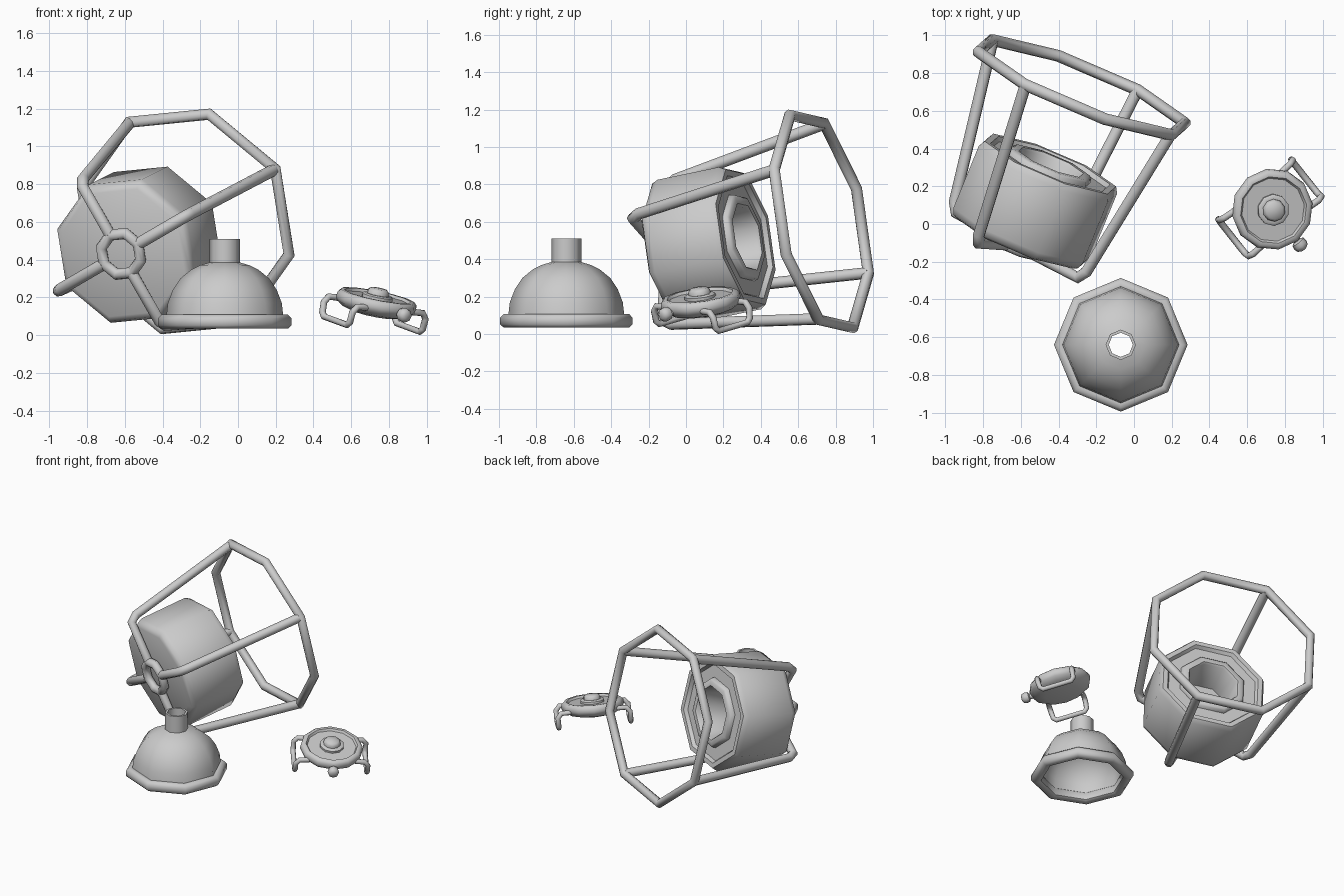
import bpy, bmesh
from math import tau, radians, cos, sin
from mathutils import Matrix, Vector

cube = bpy.data.objects.get("Cube")
if cube:
    bpy.data.objects.remove(cube, do_unlink=True)


def frame(origin, axis, side):
    """Matrix whose z runs along axis and whose x runs near side."""
    z = Vector(axis).normalized()
    x = Vector(side)
    x = (x - z * x.dot(z)).normalized()
    m = Matrix((x, z.cross(x), z)).transposed().to_4x4()
    m.translation = origin
    return m


def smooth(obj, angle=50):
    bpy.ops.object.select_all(action='DESELECT')
    obj.select_set(True)
    bpy.context.view_layer.objects.active = obj
    bpy.ops.object.shade_smooth_by_angle(angle=radians(angle))


def lathe(name, profile, sides, matrix, closed=False):
    """Revolve (radius, height) points around the local z axis."""
    bm = bmesh.new()
    verts = [bm.verts.new((r, 0, z)) for r, z in profile]
    pairs = list(zip(verts, verts[1:]))
    if closed:
        pairs.append((verts[-1], verts[0]))
    edges = [bm.edges.new(p) for p in pairs]
    bmesh.ops.spin(bm, geom=verts + edges, cent=(0, 0, 0), axis=(0, 0, 1),
                   angle=tau, steps=sides, use_duplicate=False)
    bmesh.ops.remove_doubles(bm, verts=bm.verts, dist=0.0005)
    bmesh.ops.recalc_face_normals(bm, faces=bm.faces)
    mesh = bpy.data.meshes.new(name)
    bm.to_mesh(mesh)
    bm.free()
    obj = bpy.data.objects.new(name, mesh)
    obj.matrix_world = matrix
    bpy.context.collection.objects.link(obj)
    smooth(obj)
    return obj


def tube(name, points, radius, matrix):
    """Round bar along a straight-sided path."""
    curve = bpy.data.curves.new(name, 'CURVE')
    curve.dimensions = '3D'
    curve.bevel_depth = radius
    curve.bevel_resolution = 2
    curve.use_fill_caps = True
    spline = curve.splines.new('POLY')
    spline.points.add(len(points) - 1)
    for p, co in zip(spline.points, points):
        p.co = (*co, 1)
    obj = bpy.data.objects.new(name, curve)
    obj.matrix_world = matrix
    bpy.context.collection.objects.link(obj)
    bpy.ops.object.select_all(action='DESELECT')
    obj.select_set(True)
    bpy.context.view_layer.objects.active = obj
    bpy.ops.object.convert(target='MESH')
    smooth(bpy.context.object)


def ring(name, major, minor, height, matrix, sides=8):
    section = [(major + minor * cos(tau * i / 8), height + minor * sin(tau * i / 8))
               for i in range(8)]
    lathe(name, section, sides, matrix, closed=True)


# Tilted cage
cage = frame((-0.62, -0.113, 0.43), (0.372, 0.908, 0.187), (0.2, -0.285, 0.93))
BAR = 0.032
ring("cage_large_ring", 0.605, BAR, 0.92, cage)
ring("cage_small_ring", 0.115, BAR, 0, cage)
for i in range(4):
    turn = Matrix.Rotation(tau * (i + 0.5) / 4, 4, 'Z')
    tube(f"cage_bar_{i + 1}",
         [(0.6, 0, 0.92), (0.445, 0, 0.05), (0.41, 0, 0), (0.12, 0, 0)],
         BAR, cage @ turn)

# Drum held in the cage, with a socket in its back
drum = [(0, 0.03), (0.36, 0.03), (0.39, 0.045), (0.405, 0.08), (0.405, 0.44),
        (0.385, 0.475), (0.35, 0.475), (0.335, 0.45), (0.245, 0.45),
        (0.24, 0.475), (0.225, 0.485), (0.19, 0.485), (0.18, 0.47),
        (0.17, 0.25), (0, 0.25)]
lathe("drum", drum, 8, cage)

# Hollow dome with a rolled rim and an open neck
dome_frame = Matrix.Translation((-0.07, -0.64, 0))
dome = [(0.31, 0.1), (0.302, 0.17), (0.275, 0.24), (0.235, 0.3), (0.18, 0.345),
        (0.13, 0.37), (0.08, 0.385), (0.08, 0.51), (0.064, 0.51), (0.064, 0.365),
        (0.12, 0.35), (0.17, 0.325), (0.22, 0.285), (0.26, 0.23), (0.285, 0.165),
        (0.29, 0.1)]
lathe("dome", dome, 8, dome_frame, closed=True)
rim = [(0.285, 0.045), (0.3, 0.035), (0.335, 0.035), (0.354, 0.052),
       (0.354, 0.088), (0.335, 0.108), (0.3, 0.108), (0.285, 0.095)]
lathe("dome_rim", rim, 8, dome_frame, closed=True)

# Small round dial, x along its crown
dial = frame((0.73, 0.08, 0.16), (0.2, -0.13, 1), (0.63, -0.77, 0))
case = [(0, -0.05), (0.12, -0.05), (0.175, -0.035), (0.21, -0.01), (0.218, 0.01),
        (0.215, 0.035), (0.2, 0.05), (0.18, 0.05), (0.17, 0.035), (0, 0.035)]
lathe("dial_case", case, 12, dial)
knob = [(0.085, 0.03), (0.085, 0.05), (0.075, 0.057), (0.06, 0.057),
        (0.058, 0.075), (0.045, 0.088), (0, 0.092)]
lathe("dial_knob", knob, 10, dial)
crown = [(0, 0.2), (0.02, 0.2), (0.02, 0.22), (0.036, 0.228), (0.04, 0.25),
         (0.034, 0.27), (0.018, 0.28), (0, 0.28)]
lathe("dial_crown", crown, 8, dial @ Matrix.Rotation(tau / 4, 4, 'Y'))
# Strap loops on both sides of the dial
for side, label in ((1, "back"), (-1, "front")):
    half = [(0.12, side * 0.16, 0), (0.125, side * 0.225, 0),
            (0.125, side * 0.25, -0.03), (0.12, side * 0.25, -0.085),
            (0.1, side * 0.25, -0.105)]
    loop = half + [(-x, y, z) for x, y, z in reversed(half)]
    tube(f"strap_loop_{label}", loop, 0.018, dial)
